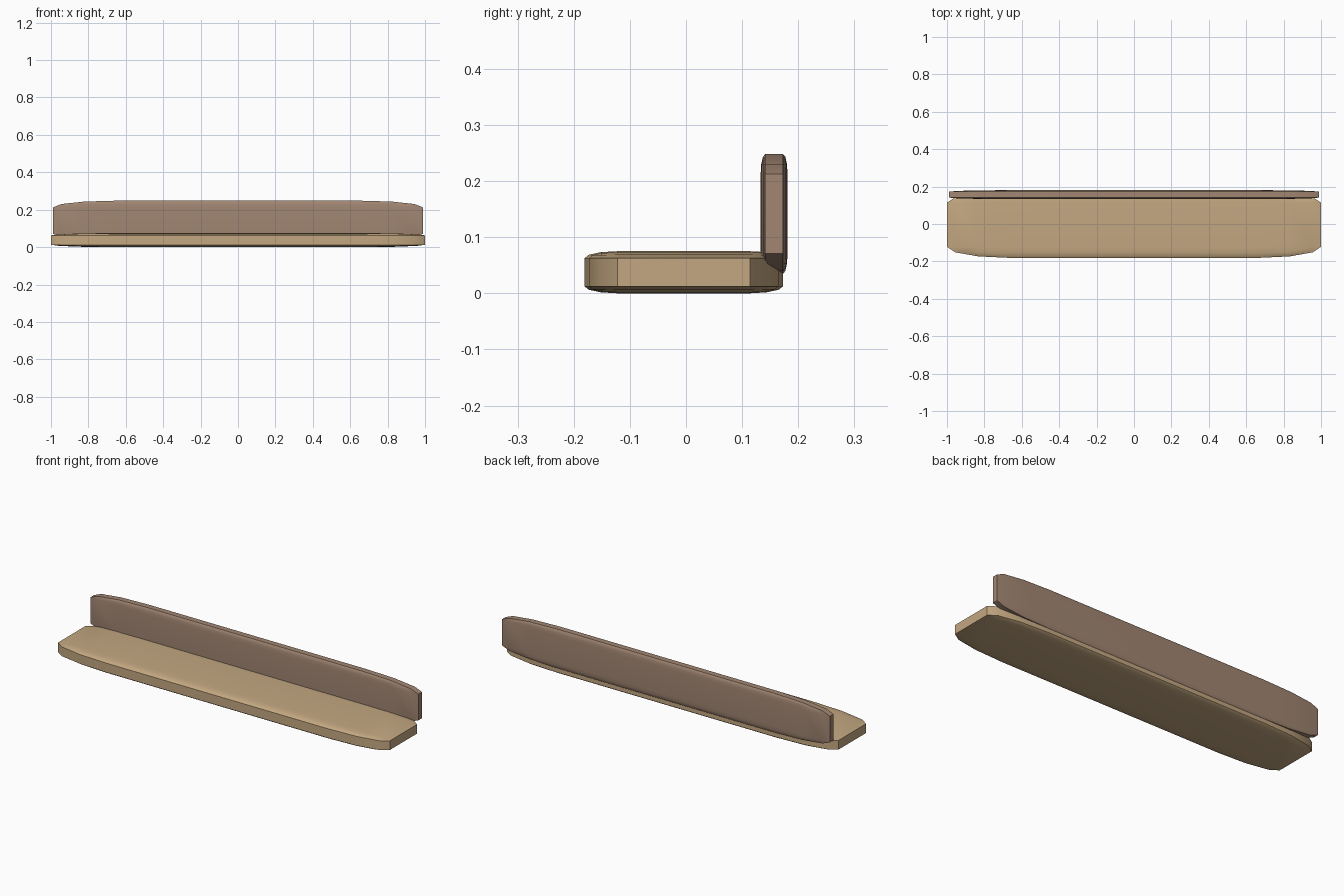
import bpy, bmesh, math
from mathutils import Vector

if "Cube" in bpy.data.objects:
    bpy.data.objects.remove(bpy.data.objects["Cube"])


def plank(name, lo, hi, color):
    """Rounded unit cube stretched to the given bounds, so the rounding stretches too."""
    lo, hi = Vector(lo), Vector(hi)
    size, mid = hi - lo, (lo + hi) / 2
    bm = bmesh.new()
    bmesh.ops.create_cube(bm, size=1)
    bmesh.ops.bevel(bm, geom=bm.edges[:], offset=1 / 6, offset_type='OFFSET',
                    segments=3, profile=0.5, affect='EDGES')
    bmesh.ops.scale(bm, vec=size, verts=bm.verts)
    bmesh.ops.recalc_face_normals(bm, faces=bm.faces)
    me = bpy.data.meshes.new(name)
    bm.to_mesh(me)
    bm.free()
    ob = bpy.data.objects.new(name, me)
    ob.location = mid
    bpy.context.collection.objects.link(ob)
    mat = bpy.data.materials.new(name + "_wood")
    mat.diffuse_color = (*color, 1)
    mat.use_nodes = True
    mat.node_tree.nodes["Principled BSDF"].inputs["Base Color"].default_value = mat.diffuse_color
    me.materials.append(mat)
    bpy.ops.object.select_all(action='DESELECT')
    ob.select_set(True)
    bpy.context.view_layer.objects.active = ob
    bpy.ops.object.shade_smooth_by_angle(angle=math.radians(30))
    return ob


# Flat bench board
plank("seat", (-1, -0.181, 0), (1, 0.173, 0.075), (0.55, 0.39, 0.22))
# Upright board along the rear edge
plank("backrest", (-0.988, 0.133, 0.035), (0.988, 0.181, 0.248), (0.36, 0.24, 0.17))
